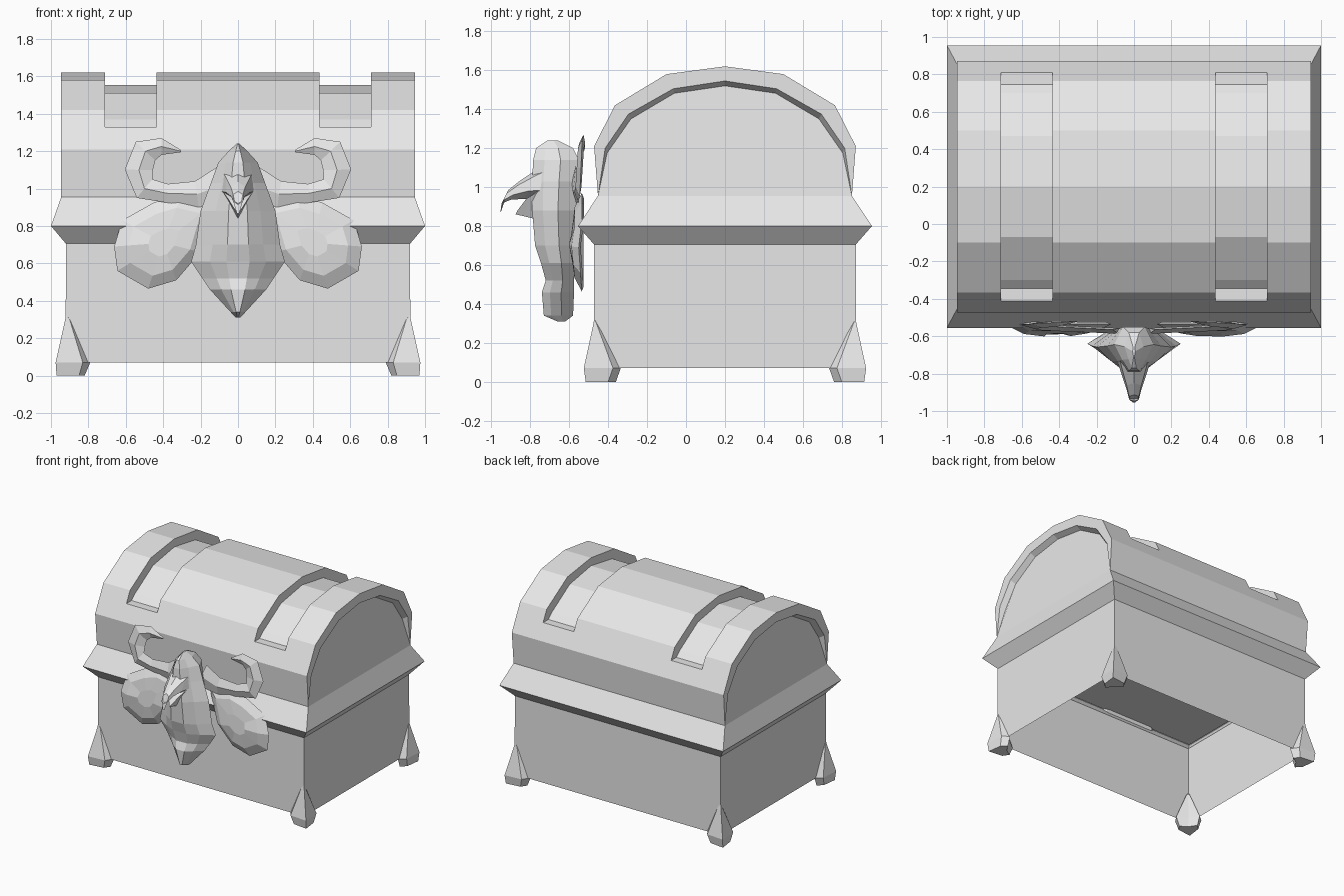
import bpy, bmesh, math
from mathutils import Vector

cube = bpy.data.objects.get("Cube")
if cube:
    bpy.data.objects.remove(cube, do_unlink=True)

GREY = bpy.data.materials.new("plain_grey")
GREY.use_nodes = True
GREY.diffuse_color = (0.8, 0.8, 0.8, 1)
GREY.node_tree.nodes["Principled BSDF"].inputs["Base Color"].default_value = (0.8, 0.8, 0.8, 1)

CY = 0.2  # depth centre of the chest


def loft(name, rings, cap_start=True, cap_end=True):
    """Join equal-length closed rings of points into one flat-shaded mesh."""
    bm = bmesh.new()
    vs = [[bm.verts.new(p) for p in ring] for ring in rings]
    n = len(vs[0])
    for a, b in zip(vs, vs[1:]):
        for i in range(n):
            j = (i + 1) % n
            bm.faces.new((a[i], a[j], b[j], b[i]))
    if cap_start:
        bm.faces.new(vs[0][::-1])
    if cap_end:
        bm.faces.new(vs[-1])
    bmesh.ops.remove_doubles(bm, verts=bm.verts, dist=0.0005)
    bmesh.ops.recalc_face_normals(bm, faces=bm.faces)
    me = bpy.data.meshes.new(name)
    bm.to_mesh(me)
    bm.free()
    me.materials.append(GREY)
    ob = bpy.data.objects.new(name, me)
    bpy.context.collection.objects.link(ob)
    return ob


def rect(hx, hy, z):
    return [(-hx, CY - hy, z), (hx, CY - hy, z), (hx, CY + hy, z), (-hx, CY + hy, z)]


def arch(half):
    """Mirror half an arch (y, z), ending at its crown, about the chest centre."""
    return half + [(2 * CY - y, z) for y, z in reversed(half[:-1])]


# Open-bottomed box with its flared rim, and the panel closing it inside
loft("chest_body", [rect(0.922, 0.672, 0.07), rect(0.92, 0.672, 0.705),
                    rect(1.0, 0.755, 0.80), rect(0.945, 0.652, 0.955)], False, False)
loft("inner_panel", [rect(0.99, 0.745, 0.797), rect(0.99, 0.745, 0.803)])

# Arched lid with recessed ends
outer = arch([(-0.452, 0.955), (-0.472, 1.21), (-0.365, 1.42), (-0.10, 1.58), (CY, 1.62)])
lip = arch([(-0.452, 0.955), (-0.415, 1.20), (-0.295, 1.375), (-0.065, 1.505), (CY, 1.545)])
inner = arch([(-0.452, 0.955), (-0.405, 1.175), (-0.283, 1.35), (-0.06, 1.482), (CY, 1.52)])


def lid_ring(profile, x, foot_x):
    return [(foot_x if i in (0, len(profile) - 1) else x, y, z)
            for i, (y, z) in enumerate(profile)]


B, T, R = 0.945, 0.947, 0.905
lid = loft("lid", [lid_ring(inner, -R, -B), lid_ring(lip, -T, -B), lid_ring(outer, -T, -B),
                   lid_ring(outer, T, B), lid_ring(lip, T, B), lid_ring(inner, R, B)])

# Two strap grooves cut over the lid
groove = arch([(-0.345, 1.33), (-0.30, 1.37), (-0.07, 1.51), (CY, 1.555)])
groove += [(1.1, 1.33), (1.1, 1.8), (-0.7, 1.8), (-0.7, 1.33)]
for s in (-1, 1):
    cutter = loft("groove_cutter", [[(s * x, y, z) for y, z in groove] for x in (0.435, 0.71)])
    cutter.hide_render = True
    mod = lid.modifiers.new("groove", "BOOLEAN")
    mod.operation, mod.solver, mod.object = "DIFFERENCE", "EXACT", cutter
    bpy.context.view_layer.objects.active = lid
    bpy.ops.object.modifier_apply(modifier=mod.name)
    bpy.data.objects.remove(cutter, do_unlink=True)

# Corner feet: wide at the ankle, tapering up the corner edge
ankle = [(0.79, 0.655), (0.83, 0.715), (0.975, 0.725), (0.975, 0.725),
         (0.965, 0.575), (0.915, 0.535), (0.87, 0.61)]
sole = [(0.82, 0.655), (0.85, 0.70), (0.97, 0.715), (0.97, 0.715),
        (0.955, 0.60), (0.915, 0.56), (0.875, 0.62)]
shin = [(0.895, 0.66), (0.90, 0.674), (0.924, 0.675), (0.924, 0.675),
        (0.923, 0.66), (0.91, 0.645), (0.90, 0.65)]
for sx, side in ((-1, "right"), (1, "left")):
    for sy, end in ((-1, "front"), (1, "back")):
        loft(f"{end}_{side}_foot",
             [[(sx * x, CY + sy * y, z) for x, y in ring]
              for ring, z in ((sole, 0.0), (ankle, 0.07), (shin, 0.30))]
             + [[(sx * 0.921, CY + sy * 0.672, 0.325)] * 7], True, False)


# Ornament torso: height, half width, front depth, back depth
def torso_ring(z, w, f, b):
    mid = f * 0.4 + b * 0.6
    half = [(0.55 * w, b), (w, mid), (0.6 * w, f * 0.75 + b * 0.25), (0.25 * w, f)]
    return [(x, y, z) for x, y in half] + [(-x, y, z) for x, y in reversed(half)]


loft("ornament_torso", [torso_ring(*r) for r in (
    (0.31, 0.012, -0.66, -0.62), (0.34, 0.04, -0.73, -0.58), (0.46, 0.15, -0.74, -0.575),
    (0.52, 0.19, -0.72, -0.575), (0.61, 0.25, -0.745, -0.57), (0.70, 0.225, -0.775, -0.57),
    (0.88, 0.20, -0.79, -0.57), (1.03, 0.145, -0.79, -0.56), (1.14, 0.105, -0.785, -0.55),
    (1.20, 0.05, -0.77, -0.58), (1.24, 0.008, -0.71, -0.66))])

# Hooked beak: centre depth, centre height, half width, half height
loft("ornament_beak", [[(w * math.cos(a), y + 0.5 * h * math.sin(a), z + h * math.sin(a))
                        for a in (math.pi * k / 3 + math.pi / 6 for k in range(6))]
                       for y, z, w, h in ((-0.68, 1.05, 0.11, 0.13), (-0.79, 1.02, 0.075, 0.08),
                                          (-0.875, 0.985, 0.045, 0.05), (-0.93, 0.95, 0.03, 0.035),
                                          (-0.952, 0.87, 0.008, 0.004))])
# Small chin below the beak
loft("ornament_chin", [[(w, y, z + h), (0, y - 0.01, z - h), (-w, y, z + h)]
                       for y, z, w, h in ((-0.74, 0.91, 0.085, 0.08), (-0.82, 0.895, 0.05, 0.045),
                                          (-0.865, 0.87, 0.012, 0.01))])

# Rounded lower wings and curled upper arms, on both sides
wing = [(0.12, 0.93), (0.30, 0.97), (0.45, 0.925), (0.62, 0.83), (0.662, 0.69),
        (0.645, 0.56), (0.48, 0.465), (0.33, 0.51), (0.20, 0.66)]
curl = [(0.08, 1.02, 0.10), (0.22, 0.97, 0.07), (0.38, 0.975, 0.05), (0.50, 1.00, 0.065),
        (0.53, 1.10, 0.075), (0.495, 1.20, 0.072), (0.41, 1.225, 0.045), (0.305, 1.20, 0.006)]


def wing_ring(s, scale, y):
    cx, cz = 0.40, 0.71
    return [(s * (cx + (x - cx) * scale), y - 0.07 * (z - 0.46) * (z < 0.7),
             cz + (z - cz) * scale) for x, z in wing]


for s, side in ((-1, "right"), (1, "left")):
    loft(f"{side}_wing", [wing_ring(s, 0.9, -0.525), wing_ring(s, 1.0, -0.535),
                          wing_ring(s, 0.72, -0.572), wing_ring(s, 0.3, -0.585)])
    rings = []
    for i, (x, z, r) in enumerate(curl):
        a, b = curl[max(i - 1, 0)], curl[min(i + 1, len(curl) - 1)]
        d = Vector((b[0] - a[0], b[1] - a[1])).normalized()
        y = -0.565 + 0.045 * i / 7
        t = 0.022 if i < 7 else 0.003
        rings.append([(s * (x - d.y * r), y, z + d.x * r), (s * x, y - t, z),
                      (s * (x + d.y * r), y, z - d.x * r), (s * x, y + 0.4 * t, z)])
    loft(f"{side}_curled_arm", rings)
